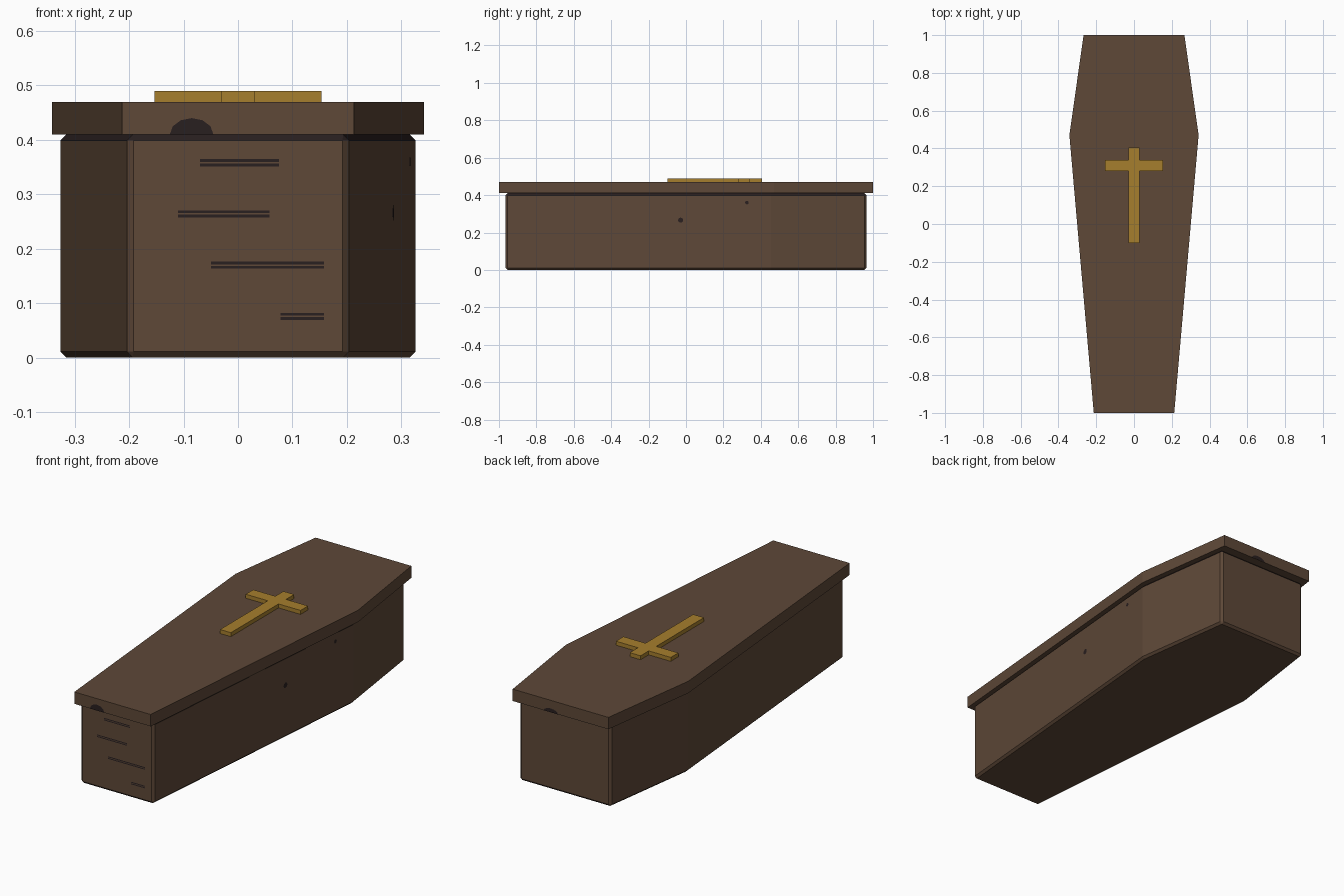
import bpy
import bmesh
from math import cos, sin, pi
from mathutils import Vector

cube = bpy.data.objects.get("Cube")
if cube:
    bpy.data.objects.remove(cube)


def material(name, color):
    mat = bpy.data.materials.new(name)
    mat.use_nodes = True
    mat.diffuse_color = (*color, 1)
    mat.node_tree.nodes["Principled BSDF"].inputs["Base Color"].default_value = (*color, 1)
    return mat


WOOD = material("brown wood", (0.112, 0.065, 0.039))
GOLD = material("old gold", (0.38, 0.21, 0.026))
DARK = material("dark worn wood", (0.022, 0.014, 0.014))


def prism(name, outline, z0, z1, mats, bevel=0):
    """Extrude a counter-clockwise xy outline between two heights."""
    bm = bmesh.new()
    face = bm.faces.new([bm.verts.new((x, y, z0)) for x, y in outline])
    top = bmesh.ops.extrude_face_region(bm, geom=[face])["geom"]
    bmesh.ops.translate(bm, vec=(0, 0, z1 - z0),
                        verts=[v for v in top if isinstance(v, bmesh.types.BMVert)])
    bmesh.ops.recalc_face_normals(bm, faces=bm.faces)
    if bevel:
        sharp = [e for e in bm.edges if e.calc_face_angle() > 0.5]
        bmesh.ops.bevel(bm, geom=sharp, offset=bevel, segments=1,
                        affect='EDGES', clamp_overlap=True)
        # Dark upper rim in the shadow gap
        for f in bm.faces:
            if 0.2 < f.normal.z < 0.95:
                f.material_index = 1
    return finish(name, bm, mats)


def finish(name, bm, mats):
    mesh = bpy.data.meshes.new(name)
    bm.to_mesh(mesh)
    bm.free()
    for m in mats:
        mesh.materials.append(m)
    obj = bpy.data.objects.new(name, mesh)
    bpy.context.collection.objects.link(obj)
    return obj


def mirrored(half):
    return half + [(-x, y) for x, y in reversed(half)]


# Lid and chest share the tapered six-sided outline
lid_half = [(0.213, -1), (0.342, 0.47), (0.267, 1)]
lid = mirrored(lid_half)
chest = [(x * 0.953, y * 0.965) for x, y in lid]
prism("chest", chest, 0, 0.41, [WOOD, DARK], bevel=0.011)
prism("lid", lid, 0.41, 0.47, [WOOD])

# Raised cross on the lid
cross_half = [(0.03, -0.10), (0.03, 0.28), (0.153, 0.28),
              (0.153, 0.34), (0.03, 0.34), (0.03, 0.405)]
prism("lid_cross", mirrored(cross_half), 0.47, 0.49, [GOLD])


def plate(name, outline, center, along):
    """Thin upright plate: outline in (along, z), lying just off a wall."""
    along = Vector(along).normalized()
    out = along.cross(Vector((0, 0, 1)))
    bm = bmesh.new()
    bm.faces.new([bm.verts.new(Vector(center) + along * u + Vector((0, 0, v)) + out * 0.001)
                  for u, v in outline])
    return finish(name, bm, [DARK])


# Cracks in the foot panel, each a pair of fine lines
foot = chest[0][1]
for i, (x0, x1, z) in enumerate([(-0.07, 0.075, 0.358), (-0.11, 0.058, 0.264),
                                 (-0.05, 0.158, 0.17), (0.078, 0.158, 0.076)]):
    for side in (-1, 1):
        w, h = (x1 - x0) / 2, 0.0025
        plate(f"foot_crack_{i}_{side}", [(-w, -h), (w, -h), (w, h), (-w, h)],
              ((x0 + x1) / 2, foot, z + side * 0.004), (1, 0, 0))

# Worn chips along the lower lid edge
chip = [(cos(pi * k / 6), sin(pi * k / 6)) for k in range(7)]


def lid_chip(name, a, b, t, w, h):
    a, b = Vector((*a, 0.41)), Vector((*b, 0.41))
    plate(name, [(u * w, v * h) for u, v in chip], a.lerp(b, t), b - a)


lid_chip("foot_chip", lid[5], lid[0], 0.3, 0.04, 0.03)
lid_chip("head_chip", lid[2], lid[3], 0.4, 0.04, 0.02)

# Small knots on the left wall of the chest
a, b = Vector((*chest[0], 0)), Vector((*chest[1], 0))
for i, (t, z, r) in enumerate([(0.66, 0.266, 0.014), (0.91, 0.36, 0.01)]):
    dot = [(r * cos(pi * k / 4), r * sin(pi * k / 4)) for k in range(8)]
    plate(f"wall_knot_{i}", dot, a.lerp(b, t) + Vector((0, 0, z)), b - a)
